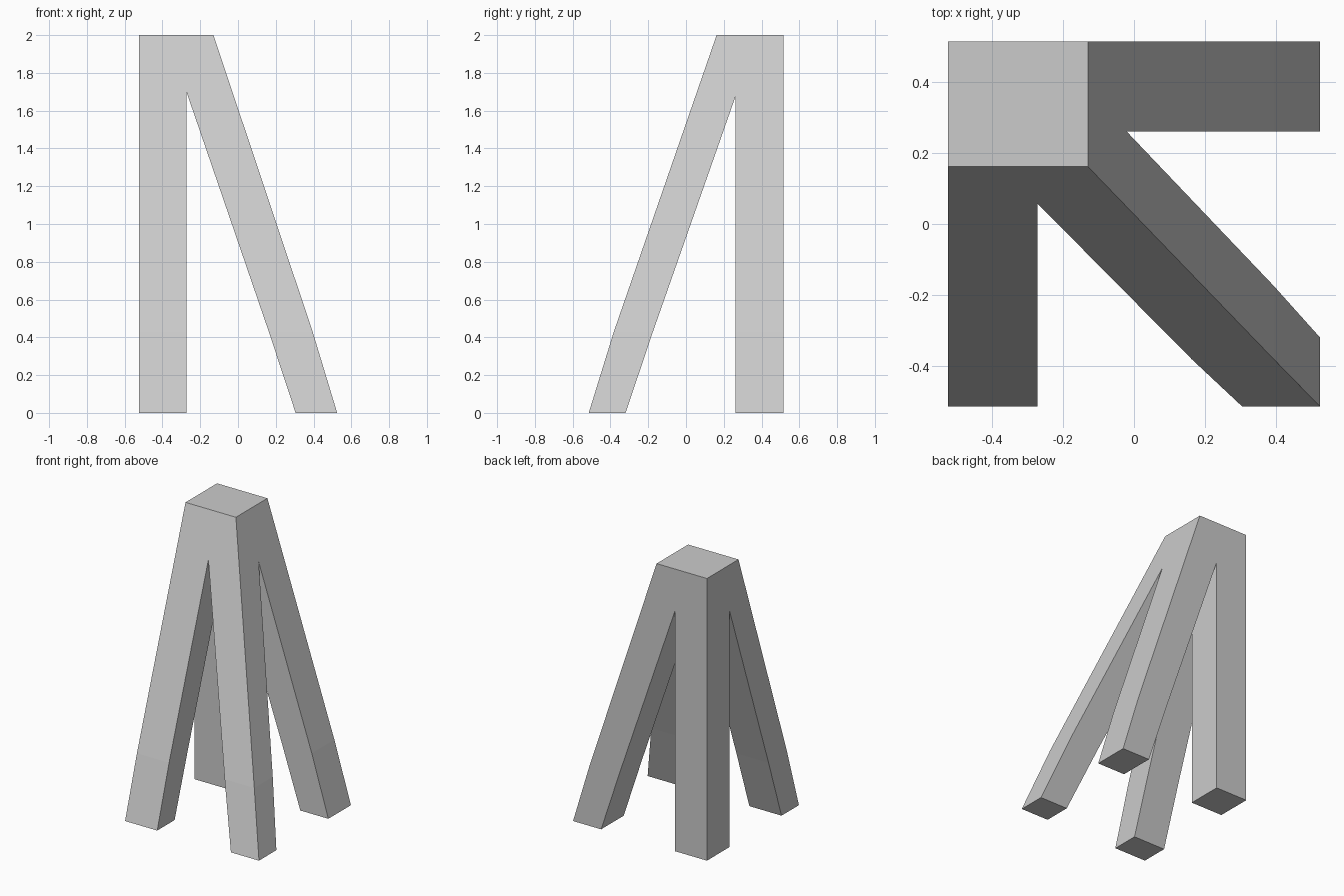
import bpy
import bmesh

cube = bpy.data.objects.get("Cube")
if cube:
    bpy.data.objects.remove(cube, do_unlink=True)

grey = bpy.data.materials.new("plain grey")
grey.use_nodes = True
colour = (0.6, 0.6, 0.6, 1)
grey.diffuse_color = colour
grey.node_tree.nodes["Principled BSDF"].inputs["Base Color"].default_value = colour


def loft(name, rings):
    """Join rings of equal length into a closed solid."""
    bm = bmesh.new()
    loops = [[bm.verts.new(p) for p in ring] for ring in rings]
    for low, high in zip(loops, loops[1:]):
        for i in range(len(low)):
            j = (i + 1) % len(low)
            bm.faces.new((low[i], low[j], high[j], high[i]))
    bm.faces.new(loops[0][::-1])
    bm.faces.new(loops[-1])
    bmesh.ops.recalc_face_normals(bm, faces=bm.faces)
    mesh = bpy.data.meshes.new(name)
    bm.to_mesh(mesh)
    bm.free()
    mesh.materials.append(grey)
    obj = bpy.data.objects.new(name, mesh)
    bpy.context.collection.objects.link(obj)
    return obj


# Tapered block, upright on two sides, with a slight bend low on the others
LEFT, BACK = -0.525, 0.515


def section(x, y, z):
    return [(LEFT, y, z), (x, y, z), (x, BACK, z), (LEFT, BACK, z)]


stand = loft("four_legged_stand", [
    section(0.525, -0.515, 0),
    section(0.395, -0.382, 0.43),
    section(-0.13, 0.162, 2),
])

# Wedge gaps that divide the block into four legs
gap_x = [(-0.273, 1.70), (-0.273, -0.1), (0.335, -0.1), (0.305, 0), (0.163, 0.43)]
gap_y = [(0.262, 1.675), (0.262, -0.1), (-0.353, -0.1), (-0.32, 0), (-0.175, 0.43)]
cutters = [
    loft("gap_cutter_x", [[(x, y, z) for x, z in gap_x] for y in (-1, 1)]),
    loft("gap_cutter_y", [[(x, y, z) for y, z in gap_y] for x in (-1, 1)]),
]
bpy.context.view_layer.objects.active = stand
for cutter in cutters:
    cutter.hide_render = True
    cut = stand.modifiers.new("leg gap", "BOOLEAN")
    cut.operation = "DIFFERENCE"
    cut.solver = "EXACT"
    cut.object = cutter
    bpy.ops.object.modifier_apply(modifier=cut.name)
    bpy.data.objects.remove(cutter, do_unlink=True)
